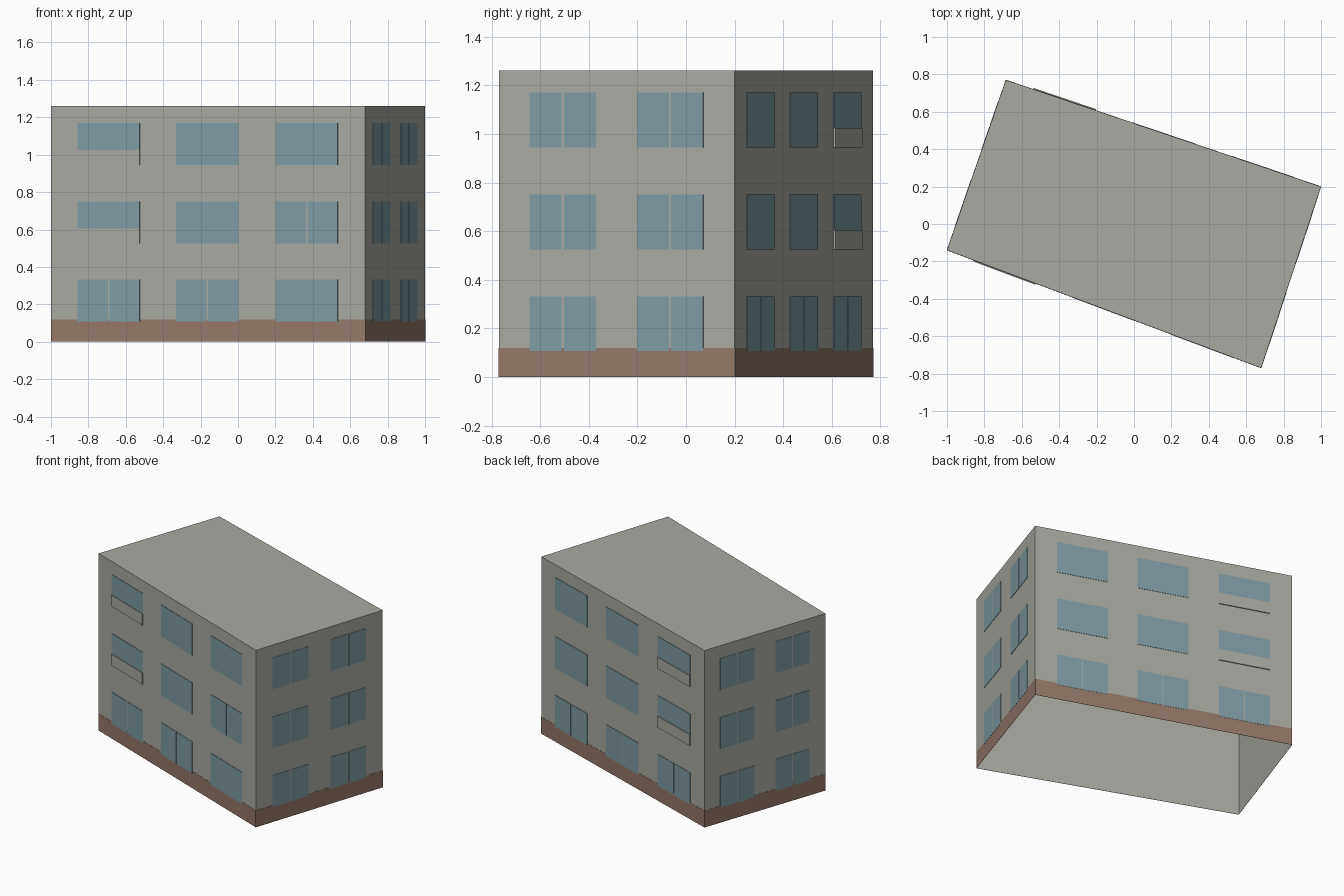
import bpy
from mathutils import Vector

cube = bpy.data.objects.get("Cube")
if cube:
    bpy.data.objects.remove(cube, do_unlink=True)


def material(name, colour):
    mat = bpy.data.materials.new(name)
    mat.use_nodes = True
    mat.diffuse_color = (*colour, 1)
    mat.node_tree.nodes["Principled BSDF"].inputs["Base Color"].default_value = (*colour, 1)
    return mat


WALL = material("grey_render", (0.40, 0.40, 0.36))
PLINTH = material("brown_plinth", (0.295, 0.19, 0.145))
GLASS = material("blue_glass", (0.215, 0.33, 0.365))

HEIGHT = 1.26
PLINTH_TOP = 0.12
corners = [Vector(c) for c in ((-1, -0.14, 0), (0.68, -0.77, 0), (1, 0.2, 0), (-0.685, 0.77, 0))]
UP = Vector((0, 0, 1))


def add_mesh(name, verts, faces, mat):
    mesh = bpy.data.meshes.new(name)
    mesh.from_pydata(verts, [], faces)
    mesh.materials.append(mat)
    obj = bpy.data.objects.new(name, mesh)
    bpy.context.collection.objects.link(obj)
    return obj


def add_plates(name, wall, rects, depth, mat):
    """Thin plates on one wall; each rect is (start, end, bottom, top), start and end as fractions."""
    a, b = corners[wall], corners[(wall + 1) % 4]
    out = (b - a).normalized().cross(UP) * depth
    verts, faces = [], []
    for u0, u1, z0, z1 in rects:
        n = len(verts)
        ring = [a.lerp(b, u) + UP * z for u, z in ((u0, z0), (u1, z0), (u1, z1), (u0, z1))]
        verts += ring + [p + out for p in ring]
        faces.append([n + 4 + i for i in range(4)])
        for i in range(4):
            j = (i + 1) % 4
            faces.append([n + i, n + j, n + 4 + j, n + 4 + i])
    return add_mesh(name, verts, faces, mat)


# Building shell, open underneath
sides = [(i, (i + 1) % 4, (i + 1) % 4 + 4, i + 4) for i in range(4)]
add_mesh("building_shell", corners + [c + UP * HEIGHT for c in corners],
         sides + [(4, 5, 6, 7)], WALL)

# Window layout: floors by height, columns by fraction along each wall
FLOORS = [(0.107, 0.332), (0.525, 0.75), (0.945, 1.17)]
LONG = [(0.085, 0.283), (0.398, 0.597), (0.715, 0.913)]
SHORT = [(0.13, 0.413), (0.587, 0.867)]
LEDGE = 0.08
walls = {
    "front": dict(index=0, columns=LONG, split={(0, 0), (0, 1), (1, 2)}, balcony=0, gap=0.0022),
    "right": dict(index=1, columns=SHORT, split="all", balcony=None, gap=0.005),
    "back": dict(index=2, columns=LONG, split={(0, 0), (0, 1), (0, 2)}, balcony=2, gap=0.0022),
    "left": dict(index=3, columns=SHORT, split="all", balcony=None, gap=0.005),
}

for side, w in walls.items():
    panes, panels = [], []
    for floor, (z0, z1) in enumerate(FLOORS):
        for col, (u0, u1) in enumerate(w["columns"]):
            bottom = z0
            if col == w["balcony"] and floor > 0:
                bottom = z0 + LEDGE
                panels.append((u0, u1, z0, bottom))
            if w["split"] == "all" or (floor, col) in w["split"]:
                mid = (u0 + u1) / 2
                panes += [(u0, mid - w["gap"], bottom, z1), (mid + w["gap"], u1, bottom, z1)]
            else:
                panes.append((u0, u1, bottom, z1))
    add_plates(side + "_plinth", w["index"], [(0, 1, 0, PLINTH_TOP)], 0.0012, PLINTH)
    add_plates(side + "_windows", w["index"], panes, 0.0025, GLASS)
    # Shallow parapet panels below the shorter windows
    if panels:
        add_plates(side + "_parapets", w["index"], panels, 0.007, WALL)
